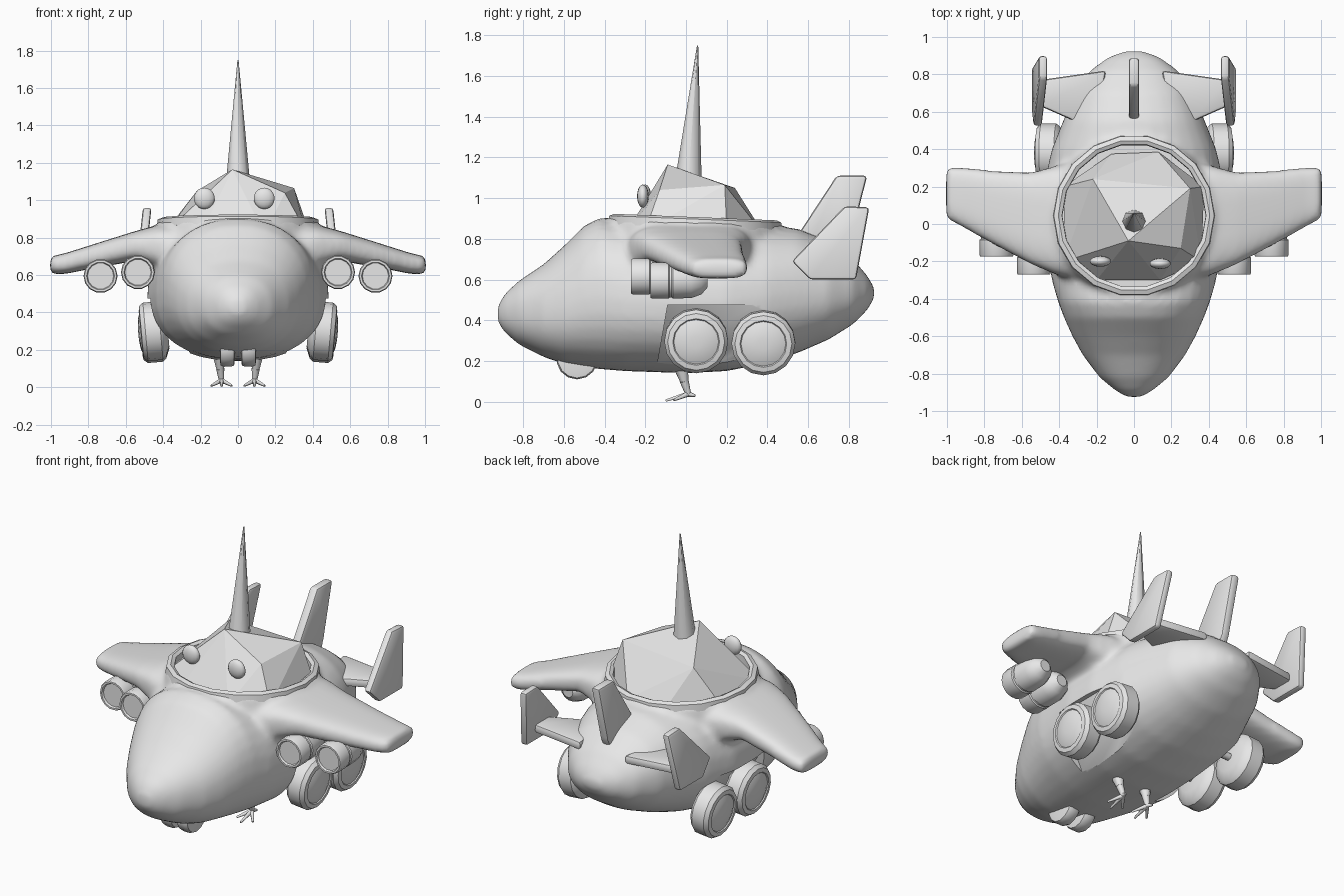
import bpy, bmesh, math
from mathutils import Vector, Matrix

if "Cube" in bpy.data.objects:
    bpy.data.objects.remove(bpy.data.objects["Cube"])

grey = bpy.data.materials.new("plain_grey")
grey.diffuse_color = (0.8, 0.8, 0.8, 1)
grey.use_nodes = True
grey.node_tree.nodes["Principled BSDF"].inputs["Base Color"].default_value = grey.diffuse_color


def add(name, bm, angle=35):
    """Turn a bmesh into a finished, shaded object."""
    bmesh.ops.recalc_face_normals(bm, faces=bm.faces[:])
    me = bpy.data.meshes.new(name)
    bm.to_mesh(me)
    bm.free()
    ob = bpy.data.objects.new(name, me)
    bpy.context.collection.objects.link(ob)
    me.materials.append(grey)
    shade(me, angle)
    return ob


def shade(me, angle):
    if angle:
        me.shade_smooth()
        me.set_sharp_from_angle(angle=math.radians(angle))
    else:
        me.shade_flat()


def loft(bm, rings):
    """Skin closed rings of points and cap both ends."""
    vs = [[bm.verts.new(p) for p in r] for r in rings]
    n = len(vs[0])
    for a, b in zip(vs, vs[1:]):
        for i in range(n):
            j = (i + 1) % n
            bm.faces.new((a[i], a[j], b[j], b[i]))
    bm.faces.new(vs[0])
    bm.faces.new(vs[-1])


def oval(a, b, n, count):
    """Superellipse points."""
    pts = []
    for k in range(count):
        c, s = math.cos(math.tau * k / count), math.sin(math.tau * k / count)
        pts.append((a * math.copysign(abs(c) ** (2 / n), c), b * math.copysign(abs(s) ** (2 / n), s)))
    return pts


def lathe(name, profile, origin, axis, sides=14, angle=35):
    """Revolve (distance, radius) pairs around an axis starting at origin."""
    rot = Vector((0, 0, 1)).rotation_difference(Vector(axis)).to_matrix()
    bm = bmesh.new()
    loft(bm, [[Vector(origin) + rot @ Vector((x, y, d)) for x, y in oval(r, r, 2, sides)] for d, r in profile])
    return add(name, bm, angle)


def rod(name, a, b, ra, rb, sides=8):
    d = Vector(b) - Vector(a)
    return lathe(name, [(0, ra), (d.length, rb)], a, d.normalized(), sides, 60)


def hull(name, pts, angle=0):
    bm = bmesh.new()
    for p in pts:
        bm.verts.new(p)
    bmesh.ops.convex_hull(bm, input=bm.verts[:])
    bmesh.ops.dissolve_limit(bm, angle_limit=0.02, verts=bm.verts[:], edges=bm.edges[:])
    return add(name, bm, angle)


def plate(name, pts, offset, bevel=0.016):
    """Slab from an outline, thickened along +/- offset, with softened edges."""
    o = Vector(offset)
    bm = bmesh.new()
    loft(bm, [[Vector(p) - o for p in pts], [Vector(p) + o for p in pts]])
    bmesh.ops.bevel(bm, geom=bm.edges[:], offset=bevel, segments=2, affect='EDGES', profile=0.5)
    return add(name, bm, 40)


# Fuselage, shoulders and wings, fused into one smooth skin
bm = bmesh.new()
stations = [(-.925, .39, .47, .04), (-.89, .34, .53, .10), (-.82, .28, .595, .185), (-.7, .22, .675, .275),
            (-.6, .185, .765, .33), (-.5, .17, .865, .375), (-.42, .16, .905, .405), (-.3, .15, .88, .44),
            (0, .14, .86, .485), (.2, .15, .86, .485), (.4, .19, .865, .44), (.55, .24, .85, .38),
            (.7, .305, .79, .32), (.82, .38, .70, .235), (.89, .45, .62, .14), (.925, .51, .56, .05)]
rings = []
for y, lo, hi, w in stations:
    m = lo + (hi - lo) * 0.48
    rings.append([(x, y, m + z * ((hi - m) if z > 0 else (m - lo))) for x, z in oval(w, 1, 2.25, 32)])
loft(bm, rings)
tilt = Matrix.Translation((0, .045, .885)) @ Matrix.Rotation(-.04, 4, 'X')
loft(bm, [[tilt @ Vector((x, y, z)) for x, y in oval(r, r, 2, 32)] for r, z in ((.47, -.2), (.45, -.1), (.425, .005))])
wing = [(.25, -.32, .36, .5, .87), (.42, -.27, .31, .63, .87), (.55, -.215, .275, .675, .835),
        (.75, -.11, .285, .64, .772), (.93, -.01, .305, .605, .715), (1.005, .03, .305, .605, .70)]
for s in (-1, 1):
    loft(bm, [[(s * x, (a + b) / 2 + u, (lo + hi) / 2 + v) for u, v in oval((b - a) / 2, (hi - lo) / 2, 3.2, 28)]
              for x, a, b, lo, hi in wing])
body = add("fuselage_and_wings", bm)
rm = body.modifiers.new("fuse", 'REMESH')
rm.mode = 'VOXEL'
rm.voxel_size = 0.018
sm = body.modifiers.new("soften", 'SMOOTH')
sm.factor, sm.iterations = 0.5, 10

# Cutters: cockpit opening and slanted wheel wells
cutters = [lathe("cockpit_cutter", [(0, .385), (.4, .385)], (0, .045, .80), (0, 0, 1), 32)]
for s in (-1, 1):
    cutters.append(hull("well_cutter", [(s * x, y, z) for x, z, y0, y1 in
                   ((.455, .475, -.09, .5), (.22, .13, -.15, .58), (.8, .475, -.09, .5), (.8, .13, -.15, .58))
                   for y in (y0, y1)]))
for c in cutters:
    b = body.modifiers.new("cut", 'BOOLEAN')
    b.operation, b.object, b.solver = 'DIFFERENCE', c, 'EXACT'
dg = bpy.context.evaluated_depsgraph_get()
dg.update()
body.data = bpy.data.meshes.new_from_object(body.evaluated_get(dg))
body.modifiers.clear()
body.data.materials.clear()
body.data.materials.append(grey)
shade(body.data, 35)
for c in cutters:
    bpy.data.objects.remove(c)

# Rim around the cockpit
bm = bmesh.new()
loops = [[bm.verts.new(tilt @ Vector(((.405 + u) * math.cos(a), (.405 + u) * math.sin(a), v)))
          for u, v in ((-.022, -.03), (-.02, .012), (0, .022), (.024, .012), (.03, -.03))]
         for a in (math.tau * i / 18 for i in range(18))]
for a, b in zip(loops, loops[1:] + loops[:1]):
    for i in range(5):
        bm.faces.new((a[i], a[(i + 1) % 5], b[(i + 1) % 5], b[i]))
add("cockpit_rim", bm, 30)

# Faceted head, horn and eyes
hull("head", [(-.03, -.09, 1.165), (-.22, .24, 1.05), (.3, .19, 1.065), (.25, -.13, 1.04),
              (-.375, -.2, .84), (-.375, .2, .85), (-.12, .375, .82), (.13, .385, .82), (.375, .2, .85),
              (.36, -.2, .84), (.14, -.3, .82), (-.2, -.3, .82)])
rod("horn", (0, .012, 1.09), (0, .057, 1.75), .065, .003, 8)
for x, y in ((-.18, -.2), (.14, -.212)):
    bm = bmesh.new()
    bmesh.ops.create_uvsphere(bm, u_segments=14, v_segments=10, radius=.057,
                              matrix=Matrix.Translation((x, y, 1.01)) @ Matrix.Diagonal((1, .5, 1, 1)))
    add("eye", bm, 60)

# Central tail fin
plate("central_fin", [(0, .53, .79), (0, .74, 1.11), (0, .89, 1.11), (0, .8, .76), (0, .76, .68), (0, .58, .72)],
      (.028, 0, 0))

for s in (-1, 1):
    # Tailplane and its upright end fin
    plate("tailplane", [(s * .2, .53, .685), (s * .33, .555, .685), (s * .5, .63, .685),
                        (s * .5, .77, .685), (s * .15, .82, .685)], (0, 0, .026))
    plate("end_fin", [(s * (.525 - (z - .6) * .11), y, z) for y, z in
                      ((.52, .69), (.78, .96), (.9, .955), (.835, .6), (.61, .6))], (s * .023, 0, 0))

    # Engine pods with inset intakes
    for x, y, z in ((.735, -.175, .595), (.535, -.27, .615)):
        lathe("engine", [(.012, .07), (0, .075), (0, .086), (.01, .091), (.09, .091), (.095, .084),
                         (.105, .084), (.11, .09), (.2, .088), (.25, .07), (.28, .035)],
              (s * x, y, z), (0, 1, 0), 14)

    # Main wheels with hub domes and axles, leaning slightly outward at the bottom
    for y, z in ((.05, .305), (.38, .295)):
        ax = Vector((s, 0, -.09)).normalized()
        lathe("main_wheel", [(-.02, .09), (0, .14), (.02, .157), (.1, .157), (.122, .14), (.126, .115),
                             (.120, .110), (.132, .08), (.138, .03)], (s * .395, y, z), ax, 16, 30)
        rod("axle", (s * .27, y, z), (s * .42, y, z), .022, .022)

    # Nose wheel
    lathe("nose_wheel", [(-.04, .07), (-.036, .095), (-.02, .102), (.02, .102), (.036, .095), (.04, .07)],
          (s * .057, -.535, .212), (1, 0, 0), 14)

    # Bird legs: thigh, shin and toes
    rod("thigh", (s * .10, -.03, .19), (s * .095, -.008, .10), .042, .022)
    rod("shin", (s * .095, -.008, .10), (s * .088, .012, .035), .022, .014)
    for dx, dy, dz in ((-.055, -.07, .008), (0, -.11, .006), (.055, -.07, .008), (.01, .035, .03)):
        rod("toe", (s * .088, .01, .038), (s * (.088 + dx), .01 + dy, dz), .014, .006, 6)
